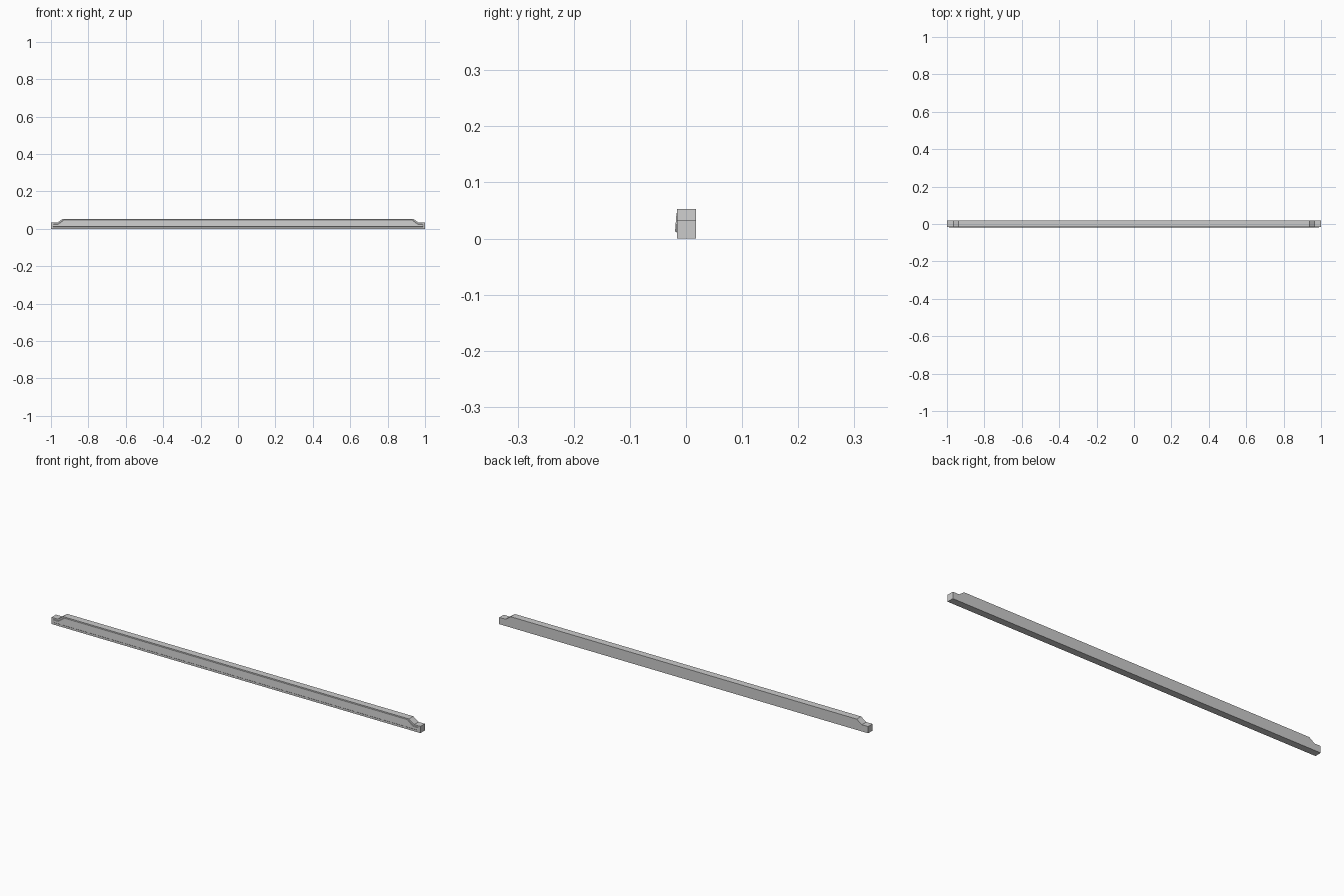
import bpy, bmesh

if "Cube" in bpy.data.objects:
    bpy.data.objects.remove(bpy.data.objects["Cube"])


def outline(end, base, low, high, step, shoulder):
    """Right half of a stepped bar outline, mirrored to the left."""
    half = [(end, base), (end, low), (step, low), (shoulder, high)]
    return half + [(-x, z) for x, z in reversed(half)]


def loft(name, front, back, front_y, back_y):
    """Solid between two matching x-z outlines; y is a function of z."""
    bm = bmesh.new()
    f = [bm.verts.new((x, front_y(z), z)) for x, z in front]
    b = [bm.verts.new((x, back_y(z), z)) for x, z in back]
    bm.faces.new(f)
    bm.faces.new(b[::-1])
    n = len(f)
    for i in range(n):
        j = (i + 1) % n
        bm.faces.new((f[j], f[i], b[i], b[j]))
    bmesh.ops.recalc_face_normals(bm, faces=bm.faces)
    mesh = bpy.data.meshes.new(name)
    bm.to_mesh(mesh)
    bm.free()
    obj = bpy.data.objects.new(name, mesh)
    bpy.context.collection.objects.link(obj)
    return obj


# Main bar with lowered ends
bar = outline(1.0, 0.0, 0.033, 0.053, 0.966, 0.938)
loft("bar", bar, bar, lambda z: -0.016, lambda z: 0.018)

# Raised front panel, tapered at the rim and leaning outward at the bottom
rim = outline(0.992, 0.010, 0.026, 0.047, 0.963, 0.934)
face = outline(0.985, 0.013, 0.024, 0.045, 0.962, 0.933)
loft("front_panel", face, rim,
     lambda z: -0.0195 + 0.0025 * (z - 0.013) / 0.032,
     lambda z: -0.0155)
